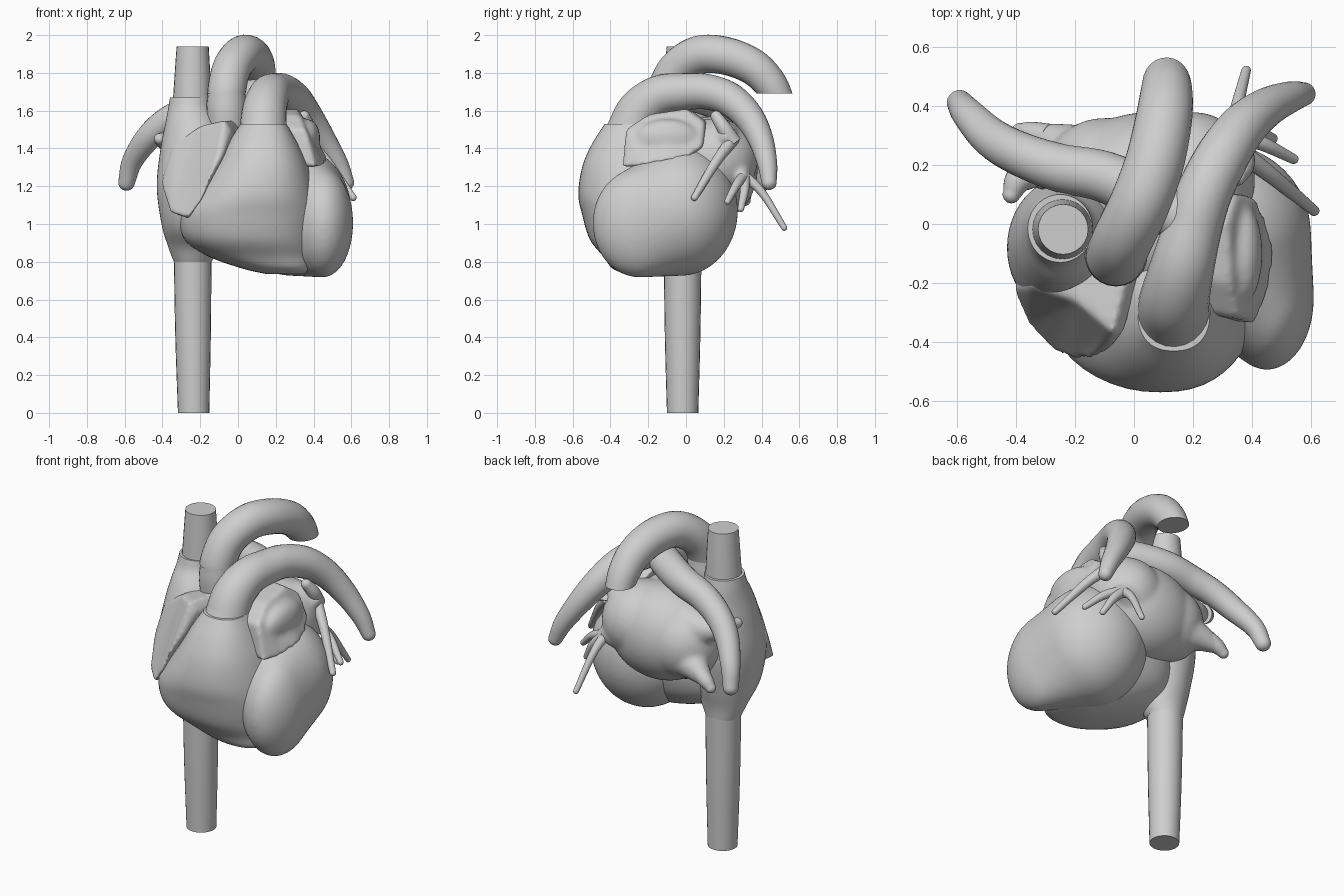
import bpy, bmesh, math
from mathutils import Vector, Matrix

if "Cube" in bpy.data.objects:
    bpy.data.objects.remove(bpy.data.objects["Cube"])

grey = bpy.data.materials.new("plain grey")
grey.use_nodes = True
grey.diffuse_color = (0.62, 0.62, 0.62, 1)
grey.node_tree.nodes["Principled BSDF"].inputs["Base Color"].default_value = (0.62, 0.62, 0.62, 1)


def spline(points, steps=6):
    """Smooth interpolation through tuples of any length."""
    p = [Vector(q) for q in points]
    p = [2 * p[0] - p[1]] + p + [2 * p[-1] - p[-2]]
    out = []
    for a, b, c, d in zip(p, p[1:], p[2:], p[3:]):
        for i in range(steps):
            t = i / steps
            out.append(0.5 * (2 * b + (c - a) * t + (2 * a - 5 * b + 4 * c - d) * t * t
                              + (3 * b - a - 3 * c + d) * t ** 3))
    return out + [p[-2]]


def skin(bm, rings):
    """Bridge rings of points and cap both ends."""
    loops = [[bm.verts.new(v) for v in ring] for ring in rings]
    n = len(loops[0])
    for low, high in zip(loops, loops[1:]):
        for i in range(n):
            j = (i + 1) % n
            bm.faces.new((low[i], low[j], high[j], high[i]))
    return [bm.faces.new(loops[0][::-1]), bm.faces.new(loops[-1])]


def add_tube(bm, points, rounded=True, sides=24):
    """Tube along x, y, z, radius stations."""
    path = spline(points)
    centres = [v.to_3d() for v in path]
    radii = [v[3] for v in path]
    if rounded:
        tip, r = centres[-1], radii[-1]
        ahead = (tip - centres[-2]).normalized()
        for k in range(1, 6):
            a = k * math.pi / 11
            centres.append(tip + ahead * r * math.sin(a))
            radii.append(r * math.cos(a))
    rings, last, side = [], None, None
    for i, c in enumerate(centres):
        t = (centres[min(i + 1, len(centres) - 1)] - centres[max(i - 1, 0)]).normalized()
        if last is None:
            side = t.orthogonal().normalized()
        else:
            side = last.rotation_difference(t) @ side
        other, last = t.cross(side), t
        rings.append([c + radii[i] * (side * math.cos(a) + other * math.sin(a))
                      for a in (2 * math.pi * k / sides for k in range(sides))])
    skin(bm, rings)


def add_ball(bm, centre, radii):
    m = Matrix.Translation(centre) @ Matrix.Diagonal((*radii, 1))
    bmesh.ops.create_uvsphere(bm, u_segments=48, v_segments=32, radius=1, matrix=m)


def add_flap(bm, outline, depth):
    """Leaf-like slab: an outline pushed back by a depth vector."""
    front = [Vector(p) for p in outline]
    caps = skin(bm, [front, [p + Vector(depth) for p in front]])
    bmesh.ops.triangulate(bm, faces=caps)


def finish(name, bm, remesh=0):
    bmesh.ops.recalc_face_normals(bm, faces=bm.faces)
    mesh = bpy.data.meshes.new(name)
    bm.to_mesh(mesh)
    bm.free()
    mesh.materials.append(grey)
    obj = bpy.data.objects.new(name, mesh)
    bpy.context.collection.objects.link(obj)
    bpy.ops.object.select_all(action="DESELECT")
    obj.select_set(True)
    bpy.context.view_layer.objects.active = obj
    bpy.ops.object.shade_smooth_by_angle(angle=math.radians(45))
    if remesh:
        fuse = obj.modifiers.new("fuse", "REMESH")
        fuse.mode, fuse.voxel_size, fuse.use_smooth_shade = "VOXEL", 0.012, True
        soft = obj.modifiers.new("soften", "SMOOTH")
        soft.iterations, soft.factor = remesh, 0.5


def tube(name, points, rounded=True):
    bm = bmesh.new()
    add_tube(bm, points, rounded)
    finish(name, bm)


def loft(name, stations, power=2.0, sides=48):
    """Stack of level super-ellipses: z, centre x, centre y, radius x, radius y."""
    def bend(v):
        return math.copysign(abs(v) ** (2 / power), v)
    bm = bmesh.new()
    angles = [2 * math.pi * k / sides for k in range(sides)]
    skin(bm, [[(x + rx * bend(math.cos(a)), y + ry * bend(math.sin(a)), z) for a in angles]
              for z, x, y, rx, ry in spline(stations)])
    finish(name, bm)


def blob(name, balls=(), tubes=(), flaps=(), soften=16):
    """Balls, tubes and flaps fused into one soft mass."""
    bm = bmesh.new()
    for centre, radii in balls:
        add_ball(bm, centre, radii)
    for points in tubes:
        add_tube(bm, points)
    for outline, depth in flaps:
        add_flap(bm, outline, depth)
    finish(name, bm, soften)


# Great veins and right atrium
tube("lower_vena_cava", [(-.235, -.018, 0, .083), (-.238, -.018, .4, .094), (-.24, -.018, .83, .1)], False)
tube("upper_vena_cava", [(-.243, -.018, 1.6, .105), (-.241, -.018, 1.8, .094), (-.24, -.018, 1.94, .085)], False)
loft("right_atrium", [
    (.8, -.24, -.02, .1, .1), (.88, -.235, -.04, .135, .13), (1, -.235, -.08, .17, .2),
    (1.2, -.225, -.08, .205, .24), (1.4, -.215, -.06, .195, .205), (1.53, -.235, -.04, .15, .165),
    (1.61, -.25, -.02, .12, .13), (1.67, -.25, -.015, .11, .115)])
blob("right_auricle", flaps=[([
    (-.07, -.37, 1.55), (-.03, -.36, 1.49), (-.08, -.43, 1.36), (-.15, -.465, 1.24), (-.2, -.465, 1.12),
    (-.27, -.435, 1.03), (-.36, -.34, 1.06), (-.41, -.22, 1.22), (-.35, -.21, 1.42),
    (-.2, -.26, 1.52)], (.06, .24, 0))])

# Ventricles
loft("right_ventricle", [
    (.735, .25, -.22, .1, .1), (.765, .21, -.21, .19, .18), (.83, .13, -.19, .29, .25),
    (.92, .07, -.19, .355, .32), (1.05, .065, -.19, .37, .36), (1.16, .09, -.2, .325, .37),
    (1.3, .12, -.23, .255, .32), (1.42, .13, -.27, .19, .23), (1.53, .135, -.3, .122, .13)], 2.35)
steps = [k / 10 for k in range(11)]
blob("left_ventricle", [
    (Vector((.285, -.03, 1.07)).lerp((.45, -.25, 1.005), t), Vector((.315, .305, .345)).lerp((.16, .245, .288), t))
    for t in steps], soften=20)

# Left atrium with its vein roots drawn out at the corners
blob("left_atrium",
     [((.06, .13, 1.29), (.33, .25, .28)), ((.2, .15, 1.34), (.21, .23, .22)),
      ((-.1, .14, 1.28), (.22, .22, .22)), ((.1, .0, 1.4), (.25, .22, .15))],
     [[(.2, .16, 1.42, .15), (.31, .2, 1.46, .09), (.37, .21, 1.46, .045)],
      [(.2, .22, 1.27, .14), (.31, .28, 1.26, .075), (.36, .3, 1.25, .035)],
      [(-.1, .15, 1.38, .15), (-.26, .18, 1.4, .085), (-.36, .17, 1.42, .045)],
      [(-.1, .19, 1.23, .15), (-.24, .26, 1.2, .085), (-.34, .3, 1.16, .045)]])
blob("left_auricle", [((.37, -.1, 1.455), (.065, .17, .1))], flaps=[([
    (.41, -.34, 1.3), (.36, -.32, 1.5), (.33, -.2, 1.58), (.32, 0, 1.61), (.35, .1, 1.54),
    (.42, .09, 1.41), (.455, 0, 1.35), (.48, -.1, 1.335), (.46, -.22, 1.31)], (-.14, .02, 0))])

# Lung veins
veins = {
    "left_upper_vein_stub": [(.36, .25, 1.43, .045), (.37, .2, 1.51, .038), (.35, .16, 1.57, .03)],
    "left_upper_vein": [(.35, .25, 1.45, .034), (.47, .16, 1.33, .027), (.61, .045, 1.14, .018)],
    "left_lower_vein_outer": [(.33, .31, 1.26, .03), (.44, .27, 1.21, .024), (.54, .22, 1.12, .017)],
    "left_lower_vein_middle": [(.33, .31, 1.26, .03), (.41, .31, 1.18, .024), (.47, .29, 1.08, .017)],
    "left_lower_vein_back": [(.33, .3, 1.26, .03), (.35, .4, 1.17, .022), (.38, .52, .98, .016)],
    "right_upper_vein": [(-.33, .19, 1.41, .06), (-.39, .15, 1.44, .048), (-.415, .1, 1.45, .03)],
    "right_lower_vein": [(-.29, .29, 1.19, .05), (-.35, .305, 1.155, .042), (-.385, .312, 1.125, .03)],
}
for name, points in veins.items():
    tube(name, points)

# Aorta: root, then arch cut level at its lower end
tube("aorta_root", [(-.05, -.1, 1.35, .09), (-.06, -.105, 1.58, .106), (-.06, -.105, 1.69, .1)], False)
bm = bmesh.new()
add_tube(bm, [
    (-.06, -.105, 1.62, .1), (-.06, -.105, 1.7, .102), (-.035, -.045, 1.82, .102), (.02, .07, 1.895, .102),
    (.07, .21, 1.89, .1), (.1, .35, 1.835, .096), (.11, .44, 1.75, .089),
    (.11, .49, 1.66, .08), (.11, .52, 1.56, .08)], False)
cut = bmesh.ops.bisect_plane(bm, geom=bm.verts[:] + bm.edges[:] + bm.faces[:],
                             plane_co=(0, 0, 1.69), plane_no=(0, 0, 1), clear_inner=True)
rim = [e for e in cut["geom_cut"] if isinstance(e, bmesh.types.BMEdge)]
bmesh.ops.holes_fill(bm, edges=rim, sides=0)
finish("aortic_arch", bm)

# Pulmonary trunk and its two branches
tube("left_pulmonary_artery", [
    (.133, -.3, 1.48, .126), (.14, -.245, 1.6, .118), (.165, -.14, 1.68, .108), (.2, -.01, 1.7, .099),
    (.24, .11, 1.7, .094), (.3, .23, 1.66, .09), (.37, .33, 1.57, .08), (.45, .395, 1.45, .067),
    (.53, .43, 1.32, .053), (.575, .44, 1.22, .04)])
tube("right_pulmonary_artery", [
    (.19, 0, 1.69, .088), (.05, .09, 1.67, .09), (-.1, .16, 1.64, .087), (-.25, .19, 1.6, .082),
    (-.38, .235, 1.54, .075), (-.48, .29, 1.45, .068), (-.56, .37, 1.33, .055), (-.59, .41, 1.22, .044)])
